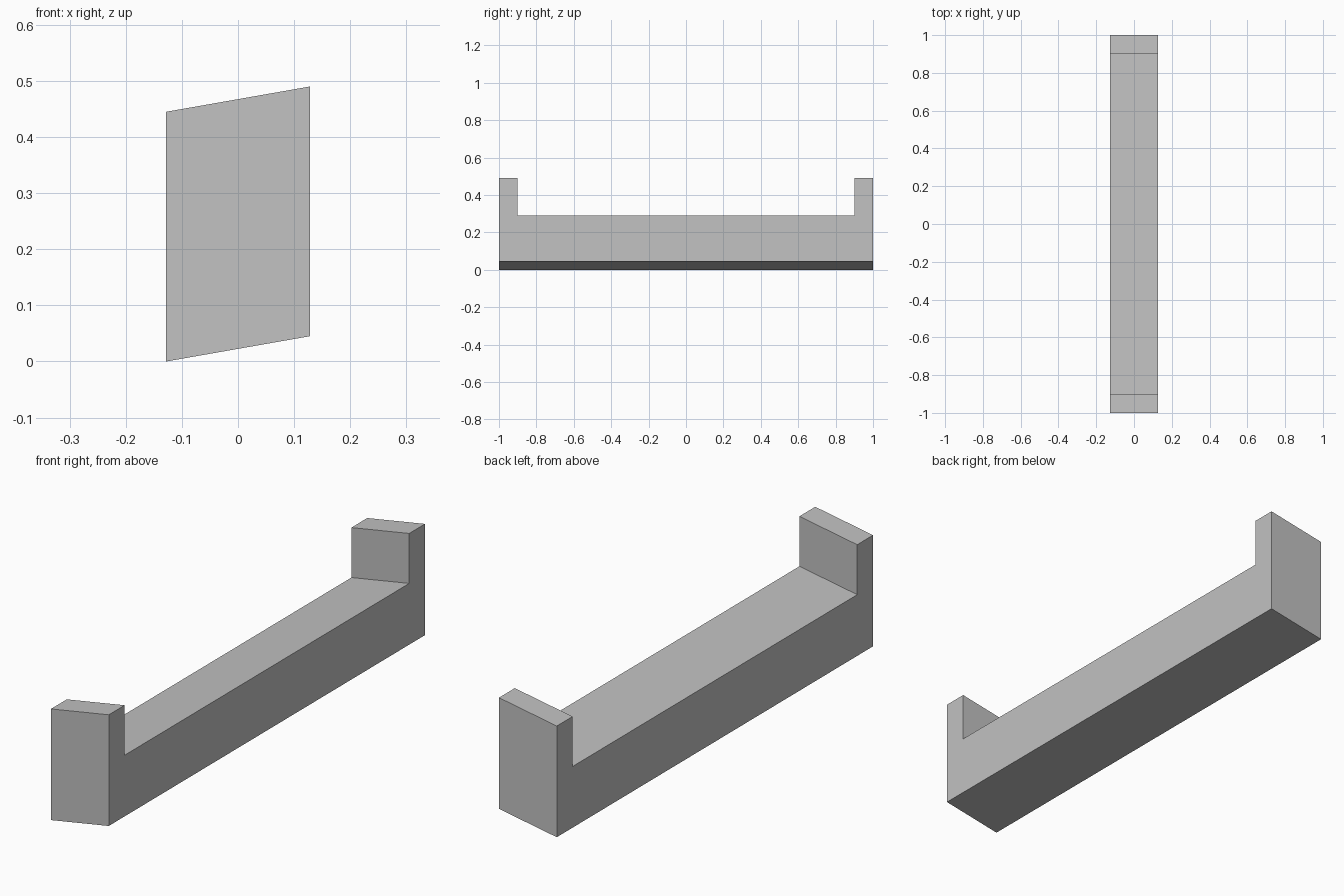
import bpy
import bmesh
from mathutils import Vector

cube = bpy.data.objects.get("Cube")
if cube:
    bpy.data.objects.remove(cube, do_unlink=True)

HALF_WIDTH = 0.128   # along x
RISE = 0.045         # slope of the beam across its width
BEAM_TOP = 0.245     # low-side height of the beam
POST_TOP = 0.445     # low-side height of the end posts
POST_INNER = 0.9     # inner face of the end posts

# Plain grey finish
grey = bpy.data.materials.new("plain grey")
grey.use_nodes = True
colour = (0.54, 0.54, 0.54, 1.0)
grey.diffuse_color = colour
grey.node_tree.nodes["Principled BSDF"].inputs["Base Color"].default_value = colour

# Side profile: half of it, mirrored to both ends
half = [(1, 0), (1, POST_TOP), (POST_INNER, POST_TOP), (POST_INNER, BEAM_TOP)]
profile = half + [(-y, z) for y, z in reversed(half)]

# Extrude the profile across the width, rising toward the left side
bm = bmesh.new()
face = bm.faces.new([bm.verts.new((-HALF_WIDTH, y, z)) for y, z in profile])
result = bmesh.ops.extrude_face_region(bm, geom=[face])
moved = [v for v in result["geom"] if isinstance(v, bmesh.types.BMVert)]
bmesh.ops.translate(bm, verts=moved, vec=Vector((2 * HALF_WIDTH, 0, RISE)))
bmesh.ops.recalc_face_normals(bm, faces=bm.faces)

mesh = bpy.data.meshes.new("beam_with_end_posts")
bm.to_mesh(mesh)
bm.free()
mesh.materials.append(grey)
beam = bpy.data.objects.new("beam_with_end_posts", mesh)
bpy.context.collection.objects.link(beam)
